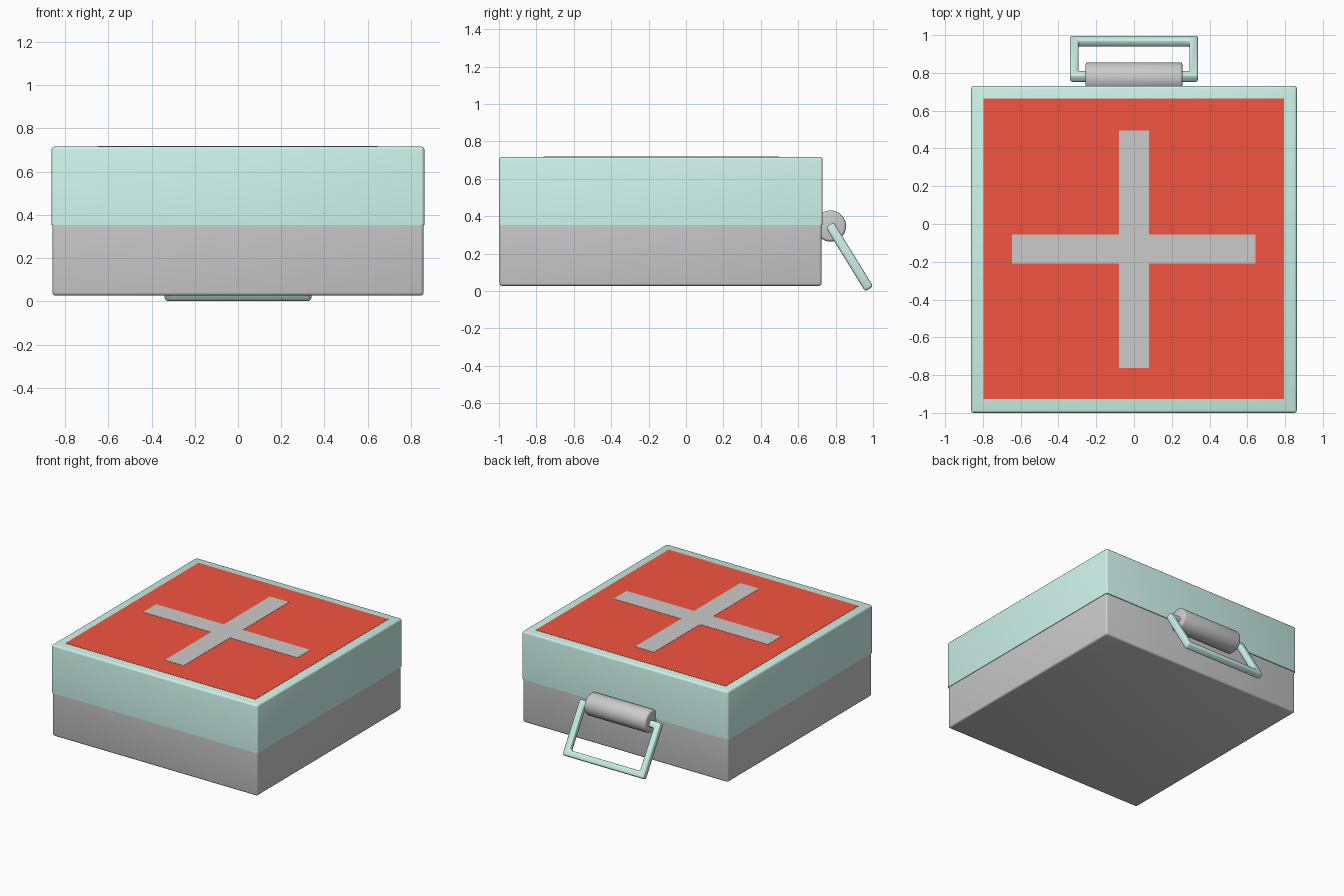
import bpy, bmesh, math
from mathutils import Matrix

if "Cube" in bpy.data.objects:
    bpy.data.objects.remove(bpy.data.objects["Cube"])


def material(name, rgb):
    m = bpy.data.materials.new(name)
    m.diffuse_color = (*rgb, 1)
    m.use_nodes = True
    m.node_tree.nodes["Principled BSDF"].inputs["Base Color"].default_value = m.diffuse_color
    return m


TEAL = material("teal", (0.61, 0.90, 0.82))
RED = material("red", (0.90, 0.09, 0.05))


def finish(name, bm, mat=None, smooth=True):
    bmesh.ops.recalc_face_normals(bm, faces=bm.faces)
    me = bpy.data.meshes.new(name)
    bm.to_mesh(me)
    bm.free()
    ob = bpy.data.objects.new(name, me)
    bpy.context.collection.objects.link(ob)
    if mat:
        me.materials.append(mat)
    if smooth:
        bpy.ops.object.select_all(action='DESELECT')
        ob.select_set(True)
        bpy.context.view_layer.objects.active = ob
        bpy.ops.object.shade_smooth_by_angle(angle=math.radians(35))
    return ob


def box(name, x, y, z, mat=None, bevel=0.0, seam=None):
    """Box from (min, max) ranges; edges lying on the seam height stay sharp."""
    bm = bmesh.new()
    bmesh.ops.create_cube(bm, size=1)
    for v in bm.verts:
        v.co = [r[0] if c < 0 else r[1] for c, r in zip(v.co, (x, y, z))]
    if bevel:
        edges = [e for e in bm.edges
                 if any(abs(v.co.z - seam) > 1e-4 for v in e.verts)]
        bmesh.ops.bevel(bm, geom=edges, offset=bevel, segments=3,
                        profile=0.5, affect='EDGES')
    return finish(name, bm, mat, bool(bevel))


# case halves
SEAM = 0.353
box("case_base", (-0.858, 0.858), (-0.996, 0.725), (0.027, SEAM), None, 0.014, SEAM)
box("case_lid", (-0.862, 0.862), (-1.0, 0.731), (SEAM, 0.716), TEAL, 0.014, SEAM)

# red panel on the lid
box("lid_panel", (-0.796, 0.794), (-0.927, 0.664), (0.71, 0.7175), RED)

# cross emblem as one outline
bm = bmesh.new()
a, l, r, f, b = 0.079, -0.647, 0.644, -0.762, 0.496
y0, y1 = -0.21, -0.055
outline = [(-a, f), (a, f), (a, y0), (r, y0), (r, y1), (a, y1),
           (a, b), (-a, b), (-a, y1), (l, y1), (l, y0), (-a, y0)]
face = bm.faces.new([bm.verts.new((x, y, 0.7165)) for x, y in outline])
top = bmesh.ops.extrude_face_region(bm, geom=[face])
for v in top["geom"]:
    if isinstance(v, bmesh.types.BMVert):
        v.co.z = 0.719
finish("cross_emblem", bm, None, False)

# hinge barrel
bm = bmesh.new()
bmesh.ops.create_cone(bm, cap_ends=True, segments=48, radius1=0.083, radius2=0.083,
                      depth=0.514,
                      matrix=Matrix.Translation((0, 0.773, 0.347)) @ Matrix.Rotation(math.pi / 2, 4, 'Y'))
rims = [e for e in bm.edges if any(len(fc.verts) > 4 for fc in e.link_faces)]
bmesh.ops.bevel(bm, geom=rims, offset=0.014, segments=3, profile=0.5, affect='EDGES')
finish("handle_barrel", bm)

# swinging handle: rectangular frame hanging from the barrel
W, L, T = 0.34, 0.402, 0.051
bm = bmesh.new()
rings = []
for z in (-T / 2, T / 2):
    for inset in (0, T - 0.004):
        w, h = W - inset, L / 2 - inset
        rings.append([bm.verts.new(p) for p in
                      ((-w, -h, z), (w, -h, z), (w, h, z), (-w, h, z))])
lo_out, lo_in, hi_out, hi_in = rings
for p, q in ((lo_out, lo_in), (lo_in, hi_in), (hi_in, hi_out), (hi_out, lo_out)):
    for i in range(4):
        j = (i + 1) % 4
        bm.faces.new((p[i], p[j], q[j], q[i]))
bmesh.ops.recalc_face_normals(bm, faces=bm.faces)
edges = [e for e in bm.edges if e.calc_face_angle(0) > 0.5]
bmesh.ops.bevel(bm, geom=edges, offset=0.014, segments=3, profile=0.5, affect='EDGES')
tilt = Matrix.Translation((0, 0.874, 0.182)) @ Matrix.Rotation(-math.radians(58.4), 4, 'X')
bmesh.ops.transform(bm, matrix=tilt, verts=bm.verts)
finish("handle_frame", bm, TEAL)
